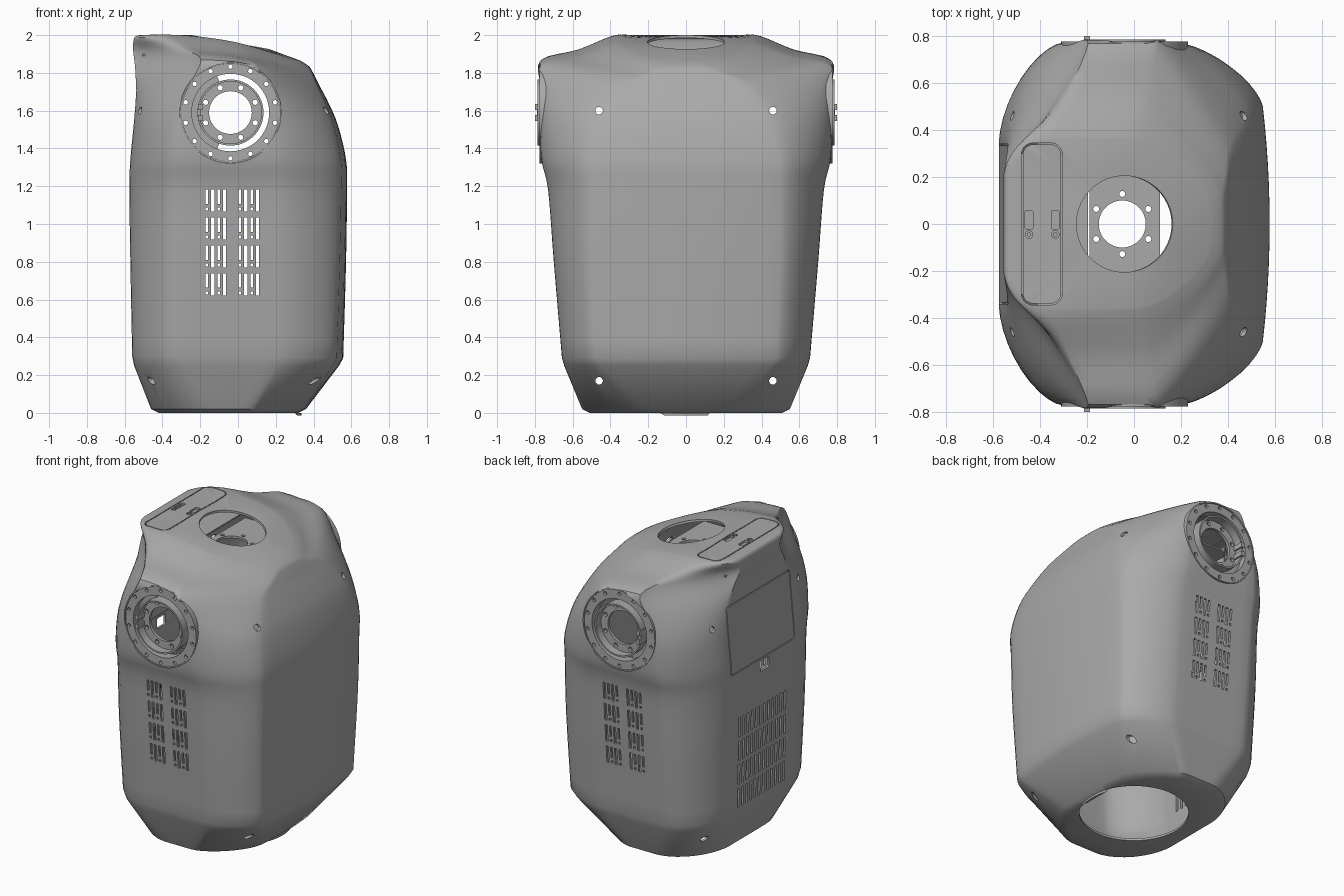
import bpy, bmesh, math
from math import sin, cos, pi

if "Cube" in bpy.data.objects:
    bpy.data.objects.remove(bpy.data.objects["Cube"], do_unlink=True)

grey = bpy.data.materials.new("plain grey")
grey.use_nodes = True
grey.diffuse_color = (0.4, 0.4, 0.4, 1)
grey.node_tree.nodes["Principled BSDF"].inputs["Base Color"].default_value = grey.diffuse_color

AX, AZ = -0.04, 1.59          # shoulder axis
NECK_X, NECK_R = -0.04, 0.205


def add_object(name, bm):
    bmesh.ops.recalc_face_normals(bm, faces=bm.faces)
    mesh = bpy.data.meshes.new(name)
    bm.to_mesh(mesh)
    bm.free()
    mesh.materials.append(grey)
    obj = bpy.data.objects.new(name, mesh)
    bpy.context.collection.objects.link(obj)
    return obj


def circle(r, cx=0, cy=0, n=32):
    return [(cx + r * cos(2 * pi * i / n), cy + r * sin(2 * pi * i / n)) for i in range(n)]


def rect(cx, cy, w, h, r=0.0):
    """Rectangle, optionally with rounded corners."""
    steps = 6 if r else 1
    pts = []
    for k, (sx, sy) in enumerate(((1, 1), (-1, 1), (-1, -1), (1, -1))):
        for i in range(steps):
            a = pi / 2 * (k + i / max(steps - 1, 1))
            pts.append((cx + sx * (w / 2 - r) + r * cos(a), cy + sy * (h / 2 - r) + r * sin(a)))
    return pts


# Map outline coordinates and depth to space
along_x = lambda u, v, d: (d, u, v)
along_y = lambda u, v, d: (u, d, v)
along_z = lambda u, v, d: (u, v, d)


def prism(bm, outer, d0, d1, place, inner=None):
    """Extrude an outline, with an optional matching hole outline."""
    def loop(pts, d):
        return [bm.verts.new(place(u, v, d)) for u, v in pts]

    def bridge(a, b):
        for i in range(len(a)):
            j = (i + 1) % len(a)
            bm.faces.new((a[i], a[j], b[j], b[i]))
    lo, hi = loop(outer, d0), loop(outer, d1)
    bridge(lo, hi)
    if inner:
        lo2, hi2 = loop(inner, d0), loop(inner, d1)
        bridge(hi, hi2)
        bridge(hi2, lo2)
        bridge(lo2, lo)
    else:
        bm.faces.new(lo)
        bm.faces.new(hi)


def finish(obj, cutter=None):
    """Cut, bake modifiers and smooth with sharp edges kept."""
    if cutter:
        mod = obj.modifiers.new("cut", "BOOLEAN")
        mod.object, mod.solver = cutter, "EXACT"
        cutter.hide_render = True
    bpy.context.view_layer.update()
    graph = bpy.context.evaluated_depsgraph_get()
    mesh = bpy.data.meshes.new_from_object(obj.evaluated_get(graph))
    obj.modifiers.clear()
    obj.data = mesh
    if cutter:
        bpy.data.objects.remove(cutter, do_unlink=True)
    bpy.ops.object.select_all(action="DESELECT")
    obj.select_set(True)
    bpy.context.view_layer.objects.active = obj
    bpy.ops.object.shade_smooth_by_angle(angle=math.radians(35))


# Torso levels: z back, z front, crown, x back, x front, half width,
# back corner and front corner radii in x and y, corner cut (1 is round)
LEVELS = [
    (0.0, 0.0, 0, -.42, .32, .51, .32, .38, .30, .34, 1.05),
    (.02, .02, 0, -.46, .36, .55, .30, .36, .32, .30, 1.1),
    (.25, .25, 0, -.55, .535, .645, .26, .32, .32, .19, 1.15),
    (.30, .29, 0, -.56, .557, .657, .26, .32, .32, .18, 1.15),
    (.80, .80, 0, -.57, .572, .70, .26, .34, .33, .20, 1.2),
    (1.18, 1.18, 0, -.575, .577, .73, .26, .38, .34, .23, 1.25),
    (1.34, 1.34, 0, -.57, .572, .765, .26, .40, .35, .27, 1.25),
    (1.55, 1.52, .01, -.55, .53, .772, .25, .42, .32, .32, 1.3),
    (1.70, 1.64, .05, -.54, .48, .772, .28, .45, .30, .38, 1.65),
    (1.83, 1.745, .075, -.545, .425, .768, .35, .50, .32, .45, 2.2),
    (1.92, 1.805, .045, -.555, .395, .57, .28, .36, .32, .40, 1.9),
    (1.985, 1.835, .05, -.55, .375, .42, .22, .20, .36, .32, 1.2),
    (2.0, 1.865, .045, -.52, .33, .36, .18, .14, .34, .28, 1.0),
]


def section(p):
    zb, zf, crown, x0, x1, w, bx, by, fx, fy, e = p
    f = (e + 1.25) / 2
    arc = [pi * i / 20 for i in range(10)]
    half = [(x0, (w - by) * i / 6) for i in range(6)]
    half += [(x0 + bx * (1 - cos(a) ** e), w - by + by * sin(a) ** e) for a in arc]
    half += [(x0 + bx + (x1 - fx - x0 - bx) * i / 8, w) for i in range(8)]
    half += [(x1 - fx + fx * sin(a) ** f, w - fy + fy * cos(a) ** f) for a in arc]
    half += [(x1, (w - fy) * (1 - i / 6)) for i in range(7)]
    out = []
    for x, y in half + [(x, -y) for x, y in half[-2:0:-1]]:
        u = (x - x0) / (x1 - x0)
        z = zb + (zf - zb) * u + 4 * crown * u * (1 - u)
        out.append((x - .065 * (y / w) ** 2 * max(0, x / x1), y, z))
    return out


def hole_ring(ring, cx, r, height):
    pts = []
    for x, y, z in ring:
        k = r / math.hypot(x - cx, y)
        px = cx + (x - cx) * k
        pts.append((px, y * k, height(px)))
    return pts


def blend(a, b, c, d, t):
    return [q + .5 * t * (r - p + t * (2 * p - 5 * q + 4 * r - s + t * (3 * (q - r) + s - p)))
            for p, q, r, s in zip(a, b, c, d)]


# Torso shell: lower chamfer stays straight, the rest is splined
rings = [section(p) for p in LEVELS[:3]]
upper = LEVELS[3:]
for i in range(len(upper) - 1):
    a, d = upper[max(i - 1, 0)], upper[min(i + 2, len(upper) - 1)]
    rings += [section(blend(a, upper[i], upper[i + 1], d, t / 4)) for t in range(4)]
rings.append(section(upper[-1]))
rings.insert(0, hole_ring(rings[0], 0, .335, lambda x: 0))
rings.append(hole_ring(rings[-1], NECK_X, NECK_R, lambda x: 2.0 - .18 * (x + .245)))
bm = bmesh.new()
loops = [[bm.verts.new(p) for p in ring] for ring in rings]
for a, b in zip(loops, loops[1:]):
    for i in range(len(a)):
        j = (i + 1) % len(a)
        bm.faces.new((a[i], a[j], b[j], b[i]))
shell = add_object("torso_shell", bm)
solid = shell.modifiers.new("wall", "SOLIDIFY")
solid.thickness, solid.offset = .015, -1

# Openings in the shell
cut = bmesh.new()
for s in (1, -1):
    prism(cut, circle(.262, AX, AZ, 64), s * .55, s * .95, along_y)
    for z in (AZ + .01, .17):
        prism(cut, circle(.02, s * .46, z, 16), -.8, .8, along_x)
# side vents: long slots alternating with short slots and dots
for start in (-.165, .01):
    for col in range(4):
        for row in range(4):
            x, z = start + col * .031, .68 + row * .148
            if col % 2:
                prism(cut, rect(x, z, .017, .115), -1, 1, along_y)
            else:
                prism(cut, rect(x, z + .02, .013, .075), -1, 1, along_y)
                prism(cut, rect(x, z - .045, .013, .015), -1, 1, along_y)
# back vents
for col in range(12):
    for row in range(4):
        prism(cut, rect(-.242 + col * .044, .39 + row * .16, .018, .13), -.8, -.4, along_x)
# back panel seam and finger notch
prism(cut, rect(0, 1.48, .68, .46, .02), -.8, -.45, along_x, rect(0, 1.48, .668, .448, .016))
prism(cut, rect(-.02, 1.2, .09, .07, .01), -.8, -.45, along_x)
# top lid seam, latches and lock holes
prism(cut, rect(-.392, 0, .175, .69, .05), 1.85, 2.1, along_z, rect(-.392, 0, .163, .678, .045))
for x in (-.447, -.335):
    prism(cut, rect(x, .018, .034, .08, .008), 1.85, 2.1, along_z)
    prism(cut, circle(.016, x, -.045, 16), 1.85, 2.1, along_z, circle(.009, x, -.045, 16))
finish(shell, add_object("shell_cutter", cut))


def bolt_circle(bm, cx, cy, ring_r, hole_r, n, d0, d1, place):
    for i in range(n):
        a = 2 * pi * (i + .5) / n
        prism(bm, circle(hole_r, cx + ring_r * cos(a), cy + ring_r * sin(a), 12), d0, d1, place)


# Shoulder sockets
for s, side in ((1, "back"), (-1, "front")):
    def ring(name, r_out, r_in, d0, d1, bolts=None):
        bm = bmesh.new()
        prism(bm, circle(r_out, AX, AZ, 64), s * d0, s * d1, along_y, circle(r_in, AX, AZ, 64))
        obj = add_object(side + "_" + name, bm)
        cutter = None
        if bolts:
            holes = bmesh.new()
            bolt_circle(holes, AX, AZ, *bolts, s * (d0 - .1), s * (d1 + .1), along_y)
            cutter = add_object("bolt_cutter", holes)
        finish(obj, cutter)
    ring("socket_rim", .270, .262, .68, .776)
    ring("socket_flange", .261, .205, .752, .770, (.243, .012, 14))
    ring("socket_wall", .212, .2051, .70, .7519)
    ring("hub_plate", .164, .113, .71, .73, (.142, .014, 8))
    ring("hub_lip", .175, .1641, .70, .786)
    # bridge holding the hub on one side of the open slot
    bm = bmesh.new()
    angles = [math.radians(110 + 140 * i / 20) for i in range(21)]
    arc = [(AX + .206 * cos(a), AZ + .206 * sin(a)) for a in angles]
    arc += [(AX + .174 * cos(a), AZ + .174 * sin(a)) for a in reversed(angles)]
    prism(bm, arc, s * .705, s * .725, along_y)
    finish(add_object(side + "_hub_bridge", bm))
    # locating lug
    bm = bmesh.new()
    for z in (AZ - .03, AZ + .03):
        prism(bm, rect(AX - .16, z, .025, .032), s * .70, s * .80, along_y)
    prism(bm, rect(AX - .165, AZ, .012, .028), s * .70, s * .79, along_y)
    finish(add_object(side + "_lug", bm))

# Neck mounting plate under the top opening
bm = bmesh.new()
prism(bm, rect(NECK_X, 0, .30, .70), 1.845, 1.86, along_z)
plate = add_object("neck_plate", bm)
holes = bmesh.new()
prism(holes, circle(.1, NECK_X - .01, 0, 48), 1.8, 1.9, along_z)
bolt_circle(holes, NECK_X - .01, 0, .128, .013, 6, 1.8, 1.9, along_z)
finish(plate, add_object("neck_cutter", holes))

# Tray under the top lid
bm = bmesh.new()
prism(bm, rect(-.35, 0, .31, .60), 1.89, 1.9, along_z)
finish(add_object("lid_tray", bm))
